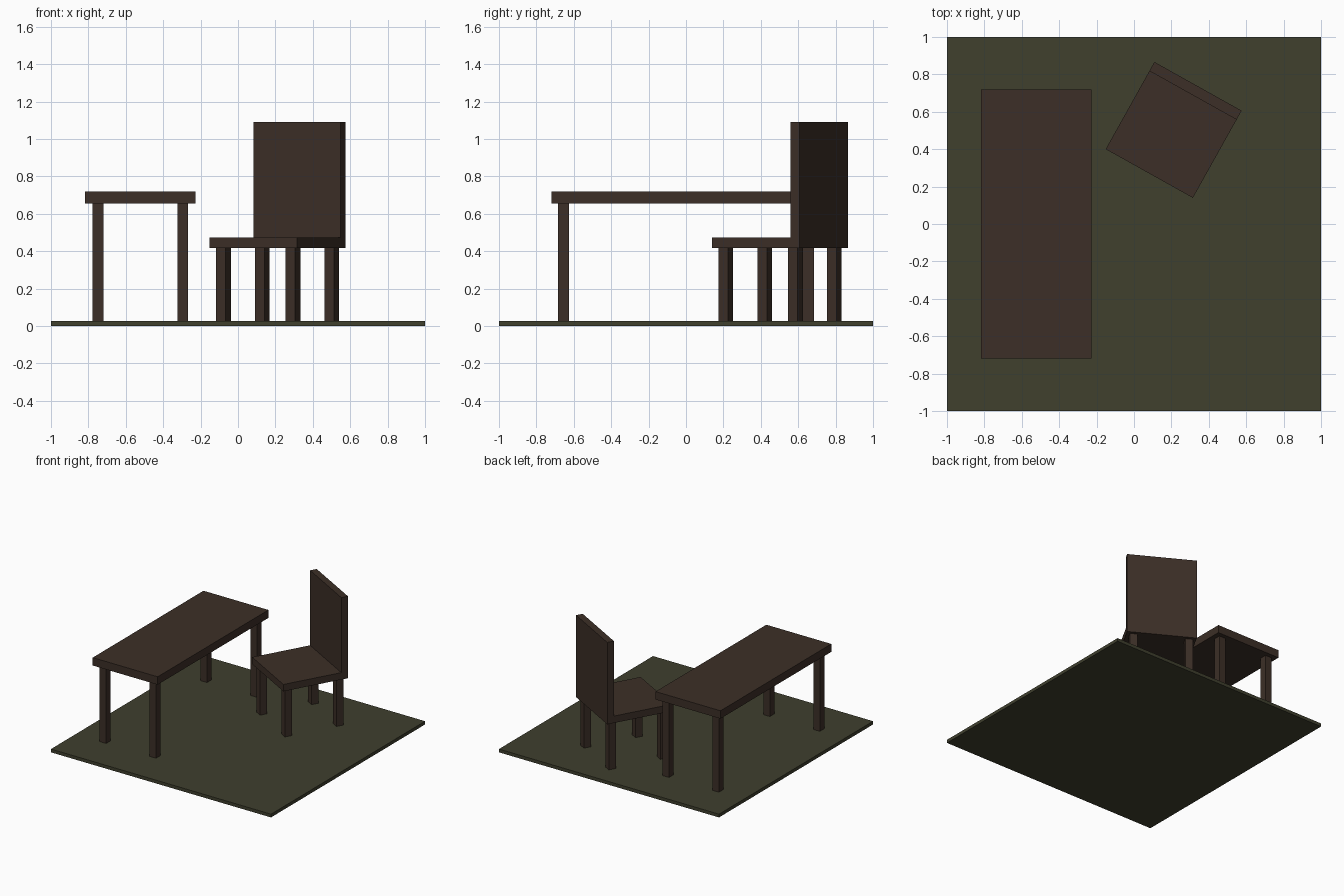
import bpy
from math import radians
from mathutils import Matrix, Vector

if "Cube" in bpy.data.objects:
    bpy.data.objects.remove(bpy.data.objects["Cube"])


def material(name, rgb):
    m = bpy.data.materials.new(name)
    m.diffuse_color = (*rgb, 1)
    m.use_nodes = True
    m.node_tree.nodes["Principled BSDF"].inputs["Base Color"].default_value = m.diffuse_color
    return m


WOOD = material("dark_wood", (0.045, 0.028, 0.02))
GREEN = material("olive_floor", (0.05, 0.05, 0.027))


def box(name, x, y, z, mat, frame=Matrix()):
    """Box from (min, max) ranges, placed in a local frame."""
    ranges = (x, y, z)
    bpy.ops.mesh.primitive_cube_add(size=1)
    ob = bpy.context.object
    ob.name = name
    centre = Vector([(a + b) / 2 for a, b in ranges])
    size = [b - a for a, b in ranges]
    ob.matrix_world = frame @ Matrix.Translation(centre) @ Matrix.Diagonal((*size, 1))
    ob.data.materials.append(mat)


def legs(prefix, dx, dy, top, frame, w=0.029):
    """Four square legs standing on the floor, mirrored about the frame centre."""
    for sx, side in ((-1, "left"), (1, "right")):
        for sy, end in ((-1, "front"), (1, "back")):
            box(f"{prefix}_leg_{end}_{side}", (sx * dx - w, sx * dx + w),
                (sy * dy - w, sy * dy + w), (FLOOR, top), WOOD, frame)


FLOOR = 0.027

# Floor slab
box("floor", (-1, 1), (-1, 1), (0, FLOOR), GREEN)

# Table
table = Matrix.Translation((-0.522, 0, 0))
box("table_top", (-0.295, 0.295), (-0.719, 0.719), (0.655, 0.72), WOOD, table)
legs("table", 0.227, 0.655, 0.655, table)

# Chair, turned clockwise
chair = Matrix.Translation((0.212, 0.503, 0)) @ Matrix.Rotation(radians(-29.2), 4, 'Z')
H = 0.267
box("chair_seat", (-H, H), (-H, H), (0.417, 0.474), WOOD, chair)
box("chair_back", (-H, H), (H - 0.055, H), (0.474, 1.09), WOOD, chair)
legs("chair", 0.213, 0.213, 0.417, chair)
